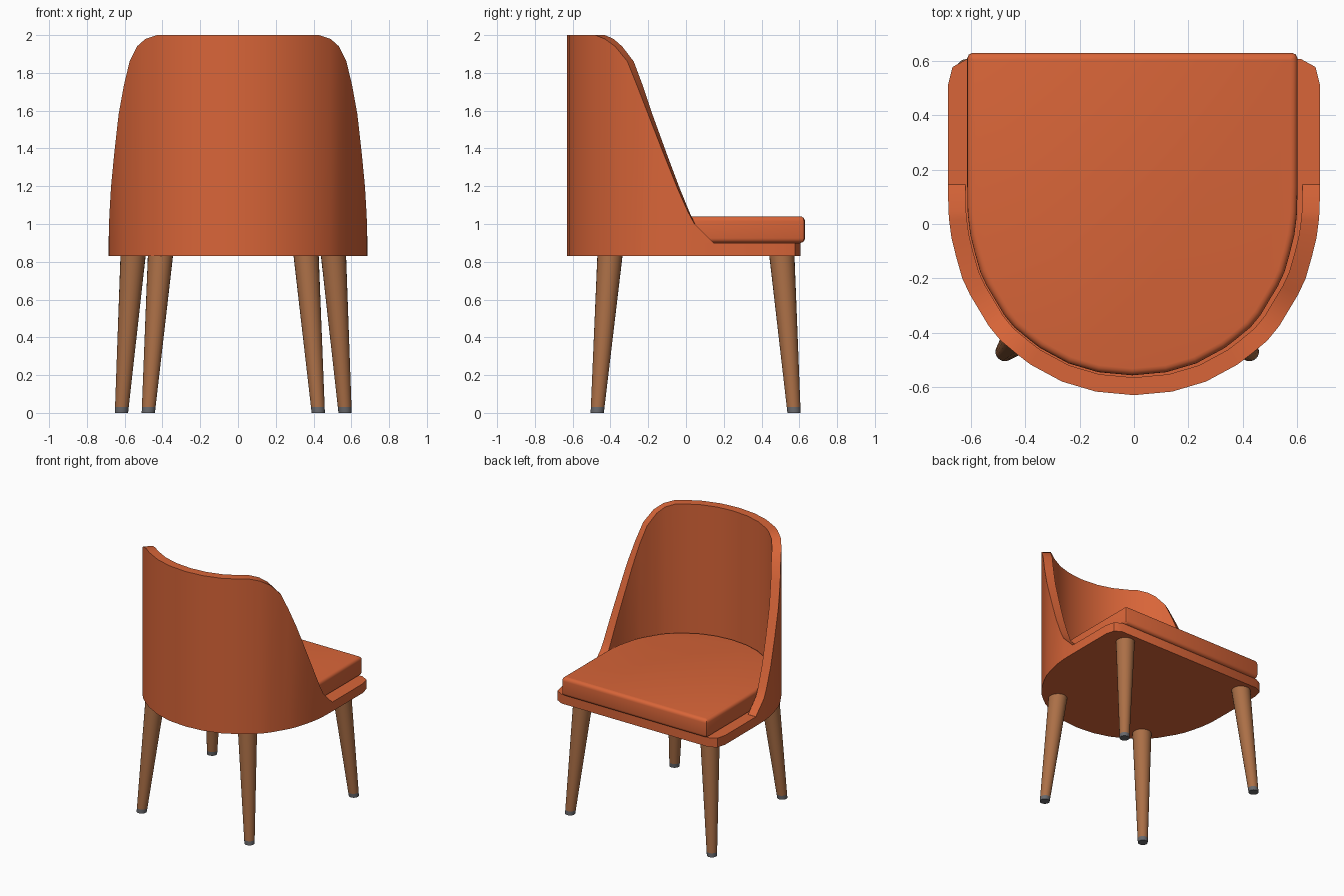
import bpy, bmesh, math
from mathutils import Vector

if "Cube" in bpy.data.objects:
    bpy.data.objects.remove(bpy.data.objects["Cube"])


def material(name, rgb):
    m = bpy.data.materials.new(name)
    m.diffuse_color = (*rgb, 1)
    m.use_nodes = True
    m.node_tree.nodes["Principled BSDF"].inputs["Base Color"].default_value = m.diffuse_color
    return m


fabric = material("orange fabric", (0.69, 0.13, 0.04))
wood = material("brown wood", (0.41, 0.16, 0.062))
grey = material("grey glide", (0.14, 0.14, 0.15))


def finish(name, bm, mat, bevel=0, angle=30):
    bmesh.ops.recalc_face_normals(bm, faces=bm.faces)
    me = bpy.data.meshes.new(name)
    bm.to_mesh(me)
    bm.free()
    me.materials.append(mat)
    ob = bpy.data.objects.new(name, me)
    bpy.context.collection.objects.link(ob)
    bpy.ops.object.select_all(action='DESELECT')
    bpy.context.view_layer.objects.active = ob
    ob.select_set(True)
    if bevel:
        mod = ob.modifiers.new("rounded edges", 'BEVEL')
        mod.width, mod.segments = bevel, 4
        mod.limit_method, mod.angle_limit = 'ANGLE', math.radians(60)
        bpy.ops.object.modifier_apply(modifier=mod.name)
    bpy.ops.object.shade_smooth_by_angle(angle=math.radians(angle))
    return ob


def prism(name, outline, z0, z1, mat, bevel=0):
    bm = bmesh.new()
    lo = [bm.verts.new((x, y, z0)) for x, y in outline]
    hi = [bm.verts.new((x, y, z1)) for x, y in outline]
    bm.faces.new(lo)
    bm.faces.new(hi)
    n = len(lo)
    for i in range(n):
        j = (i + 1) % n
        bm.faces.new((lo[i], lo[j], hi[j], hi[i]))
    return finish(name, bm, mat, bevel)


# Right half of the back shell: plan outline x, y and rim height z
half = [(0, -.63, 2), (.14, -.617, 2), (.265, -.58, 2), (.38, -.518, 2),
        (.43, -.48, 2), (.49, -.43, 1.98), (.535, -.375, 1.94), (.574, -.31, 1.86),
        (.604, -.26, 1.735), (.632, -.2, 1.58), (.655, -.12, 1.375), (.672, -.05, 1.2),
        (.68, .01, 1.065), (.683, .045, 1.0), (.685, .145, .9)]
rim = [(-x, y, z) for x, y, z in half[:0:-1]] + half


def inset(d):
    """Plan points moved inwards along the outline normal."""
    out = []
    for i, p in enumerate(rim):
        if i in (0, len(rim) - 1):
            n = Vector((-p[0], 0)).normalized()
        else:
            a, b = rim[i - 1], rim[i + 1]
            n = Vector((a[1] - b[1], b[0] - a[0])).normalized()
        out.append((p[0] + n.x * d, p[1] + n.y * d))
    return out


# Wrap-around back wall
bm = bmesh.new()
cols = []
for (x, y, z), (u, v) in zip(rim, inset(.065)):
    z = max(z, .901)
    cols.append([bm.verts.new(c) for c in ((x, y, .9), (x, y, z), (u, v, z), (u, v, .9))])
for a, b in zip(cols, cols[1:]):
    for k in range(4):
        bm.faces.new((a[k], b[k], b[(k + 1) % 4], a[(k + 1) % 4]))
bm.faces.new(cols[0])
bm.faces.new(cols[-1])
finish("back_shell", bm, fabric)

# Seat base plate
base = [(x, y) for x, y, z in rim]
base += [(.685, .51), (.668, .578), (.615, .607), (-.615, .607), (-.668, .578), (-.685, .51)]
prism("seat_base", base, .83, .9, fabric)

# Padded cushion, set slightly to one side
pad = [(x - .006, y - .004) for x, y in inset(.077)]
l, r = pad[0][0], pad[-1][0]
pad += [(r, .61), (r - .006, .624), (r - .02, .63), (l + .02, .63), (l + .006, .624), (l, .61)]
prism("seat_cushion", pad, .9, 1.04, fabric, .028)


# Tapered, splayed legs with grey glides
def tapered(name, rings, mat, sides=24):
    bm = bmesh.new()
    loops = []
    for x, y, z, rad in rings:
        loops.append([bm.verts.new((x + rad * math.cos(2 * math.pi * i / sides),
                                    y + rad * math.sin(2 * math.pi * i / sides), z))
                      for i in range(sides)])
    a, b = loops
    for i in range(sides):
        j = (i + 1) % sides
        bm.faces.new((a[i], a[j], b[j], b[i]))
    bm.faces.new(a)
    bm.faces.new(b)
    finish(name, bm, mat)


CX = -.025
for label, xf, yf, xt, yt in (("back", .45, -.47, .385, -.402), ("front", .592, .572, .53, .507)):
    for side, s in (("left", -1), ("right", 1)):
        foot = Vector((CX + s * xf, yf, 0, .035))
        top = Vector((CX + s * xt, yt, .84, .067))
        mid = foot.lerp(top, .03 / .84)
        tapered(f"{label}_leg_{side}", (mid, top), wood)
        tapered(f"{label}_glide_{side}", (foot, mid), grey)
